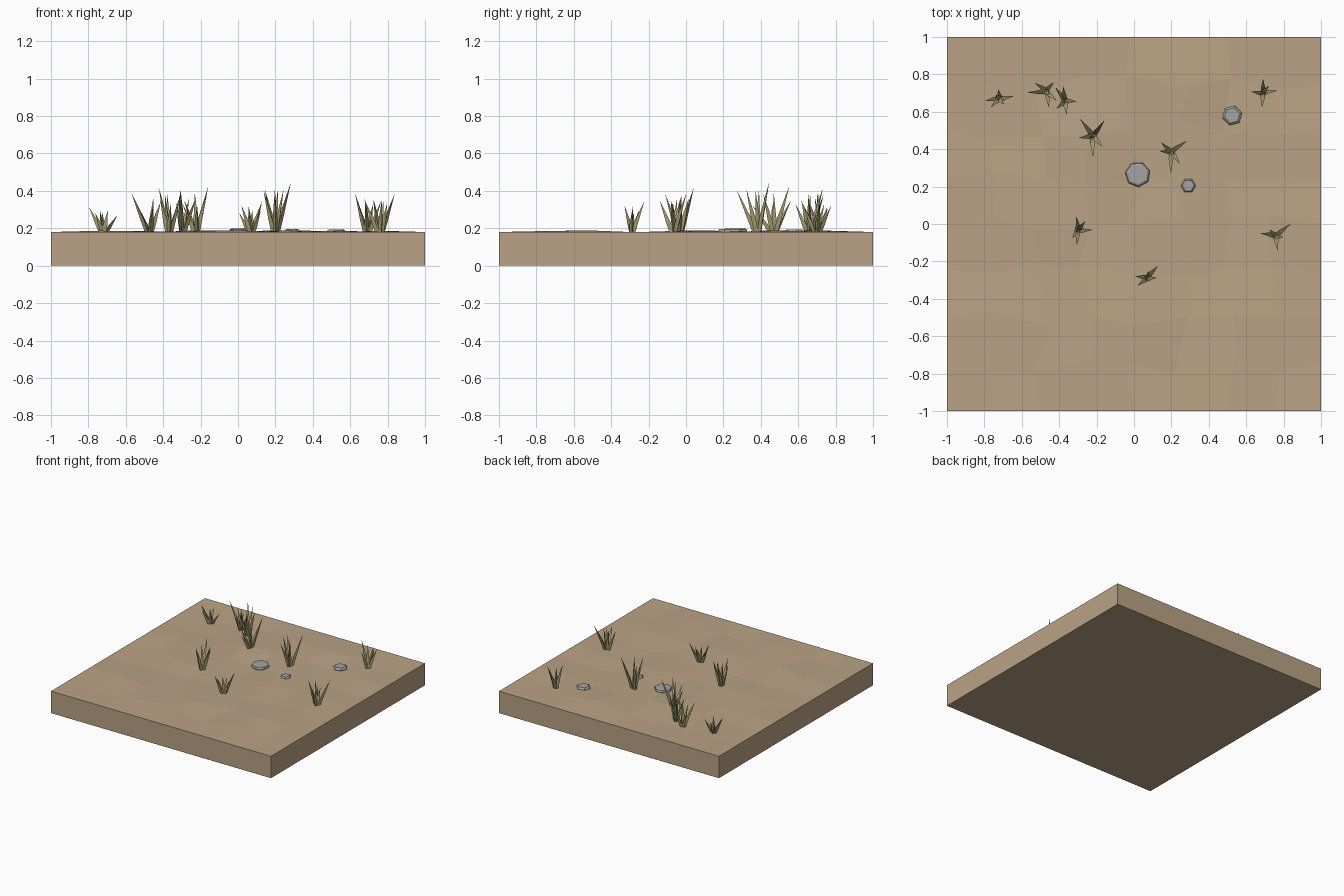
import bpy
import bmesh
import math
import random
from mathutils import Vector

rng = random.Random(4)
TOP = 0.18
COMPASS = ["E", "NE", "N", "NW", "W", "SW", "S", "SE"]

default = bpy.data.objects.get("Cube")
if default:
    bpy.data.objects.remove(default, do_unlink=True)


def make_material(name, red, green, blue):
    mat = bpy.data.materials.new(name)
    mat.use_nodes = True
    colour = (red, green, blue, 1)
    mat.diffuse_color = colour
    mat.node_tree.nodes["Principled BSDF"].inputs["Base Color"].default_value = colour
    return mat


def make_object(name, bm, mat):
    bmesh.ops.recalc_face_normals(bm, faces=bm.faces)
    mesh = bpy.data.meshes.new(name)
    bm.to_mesh(mesh)
    bm.free()
    mesh.materials.append(mat)
    obj = bpy.data.objects.new(name, mesh)
    bpy.context.collection.objects.link(obj)
    return obj


def add_tube(bm, rings):
    """Join rings of equal point counts into a closed faceted solid."""
    loops = [[bm.verts.new(p) for p in ring] for ring in rings]
    for low, high in zip(loops, loops[1:]):
        for i in range(len(low)):
            j = (i + 1) % len(low)
            bm.faces.new((low[i], low[j], high[j], high[i]))
    bm.faces.new(loops[0][::-1])
    bm.faces.new(loops[-1])


def ring(centre, radius, sides, turn=0.0):
    return [centre + Vector((radius * math.cos(turn + math.tau * i / sides),
                             radius * math.sin(turn + math.tau * i / sides), 0))
            for i in range(sides)]


sand = make_material("dry sand", 0.49, 0.365, 0.235)
straw = make_material("dry grass", 0.39, 0.35, 0.17)
grey = make_material("grey stone", 0.37, 0.37, 0.36)


# Ground: square slab with a faintly uneven faceted top
def build_ground():
    bm = bmesh.new()
    bmesh.ops.create_grid(bm, x_segments=8, y_segments=8, size=1)
    for v in bm.verts:
        v.co.z = TOP
        if max(abs(v.co.x), abs(v.co.y)) < 0.99:
            v.co += Vector((rng.uniform(-0.05, 0.05), rng.uniform(-0.05, 0.05),
                            rng.uniform(-0.009, 0.01)))
    border = [e for e in bm.edges if e.is_boundary]
    skirt = bmesh.ops.extrude_edge_only(bm, edges=border)["geom"]
    for v in skirt:
        if isinstance(v, bmesh.types.BMVert):
            v.co.z = 0
    bmesh.ops.holes_fill(bm, edges=[e for e in bm.edges if e.is_boundary], sides=0)
    make_object("ground_slab", bm, sand)


# Stones: low faceted discs with chamfered tops
def build_stone(name, x, y, radius, top, sides, turn):
    bm = bmesh.new()
    centre = Vector((x, y, 0))
    rings = []
    for z, scale in ((TOP - 0.03, 0.9), (TOP, 1), (top - 0.006, 0.94), (top, 0.78)):
        rings.append(ring(centre + Vector((0, 0, z)), radius * scale, sides, turn))
    add_tube(bm, rings)
    make_object(name, bm, grey)


# Grass: slender three-sided blades fanning out from one root
def add_blade(bm, root, lean, height):
    turn = math.atan2(lean.y, lean.x) + rng.uniform(-0.3, 0.3)
    foot = root + lean * 0.12
    rings = []
    for t, radius in ((0, 0.013), (0.35, 0.0145), (1, 0.0006)):
        spot = foot + lean * 0.88 * t ** 1.15 + Vector((0, 0, height * t))
        rings.append(ring(spot, radius, 3, turn))
    add_tube(bm, rings)


def build_tuft(name, x, y, height, blades):
    bm = bmesh.new()
    root = Vector((x, y, TOP - 0.01))
    for number, blade in enumerate(blades.split()):
        angle = math.tau * COMPASS.index(blade[:-1]) / len(COMPASS)
        angle += rng.uniform(-0.2, 0.2)
        reach = int(blade[-1]) / 80
        lean = Vector((math.cos(angle), math.sin(angle), 0)) * reach
        add_blade(bm, root, lean, height * (1 if number == 0 else rng.uniform(0.6, 0.9)))
    upright = Vector((rng.uniform(-0.02, 0.02), rng.uniform(-0.02, 0.02), 0))
    add_blade(bm, root, upright, height * 0.85)
    make_object(name, bm, straw)


build_ground()
build_stone("large_stone", 0.02, 0.265, 0.068, 0.2, 7, 0.3)
build_stone("small_stone", 0.29, 0.205, 0.041, 0.195, 6, 0)
build_stone("far_stone", 0.525, 0.58, 0.054, 0.193, 6, 0.25)

# Each blade is a compass direction with its reach
build_tuft("grass_left_back", -0.72, 0.67, 0.14, "W6 E6 N4 SW5 SE3")
build_tuft("grass_back", -0.47, 0.71, 0.22, "W8 NW6 NE5 SE6 S7")
build_tuft("grass_back_inner", -0.37, 0.66, 0.24, "NW7 N6 S6 E5 SW5")
build_tuft("grass_middle", -0.22, 0.47, 0.25, "NE8 NW9 S9 W6 SE6")
build_tuft("grass_centre", 0.2, 0.385, 0.27, "NE8 NW6 S9 SE6 W5")
build_tuft("grass_right_back", 0.69, 0.7, 0.21, "W5 N6 E6 S6 NE4")
build_tuft("grass_left_front", -0.3, -0.035, 0.24, "N6 E6 S6 SW4 NE5")
build_tuft("grass_front", 0.07, -0.29, 0.17, "NE7 W5 SW5 E4 N3")
build_tuft("grass_right_front", 0.76, -0.065, 0.21, "NE8 W7 S6 E3 NW4")
